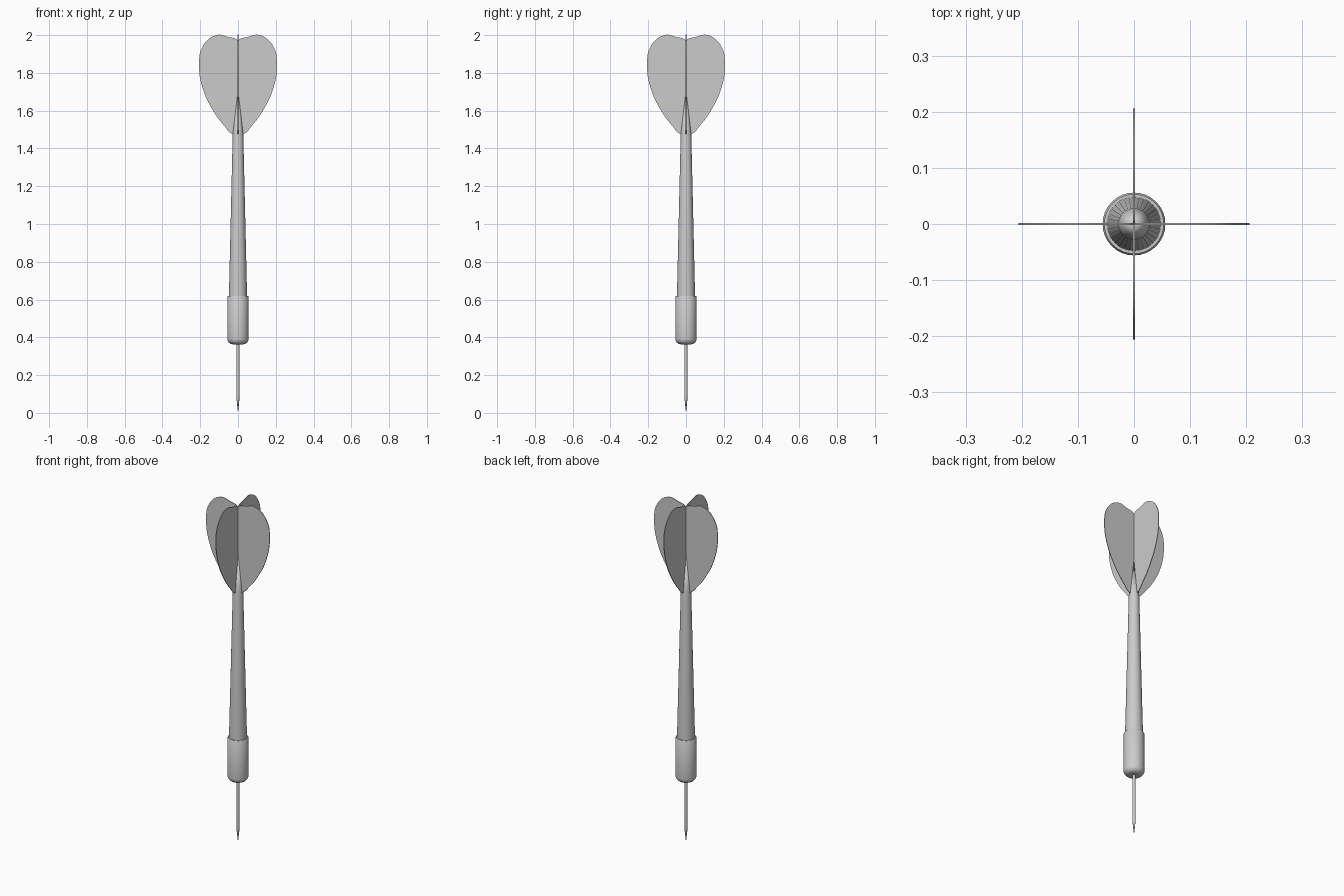
import bpy, bmesh
from math import pi, cos, sin, radians
from mathutils import Matrix

if "Cube" in bpy.data.objects:
    bpy.data.objects.remove(bpy.data.objects["Cube"])


def lathe(name, profile, sides=32):
    """Revolve (radius, z) points around the z axis."""
    bm = bmesh.new()
    verts = [bm.verts.new((r, 0, z)) for r, z in profile]
    edges = [bm.edges.new(p) for p in zip(verts, verts[1:])]
    bmesh.ops.spin(bm, geom=verts + edges, cent=(0, 0, 0), axis=(0, 0, 1),
                   angle=2 * pi, steps=sides)
    bmesh.ops.remove_doubles(bm, verts=bm.verts, dist=1e-5)
    bmesh.ops.recalc_face_normals(bm, faces=bm.faces)
    mesh = bpy.data.meshes.new(name)
    bm.to_mesh(mesh)
    bm.free()
    ob = bpy.data.objects.new(name, mesh)
    bpy.context.collection.objects.link(ob)
    bpy.ops.object.select_all(action='DESELECT')
    ob.select_set(True)
    bpy.context.view_layer.objects.active = ob
    bpy.ops.object.shade_smooth_by_angle(angle=radians(35))
    return ob


# Steel needle
lathe("needle_point", [(0, 0), (0.0075, 0.07), (0.0085, 0.10), (0.0085, 0.38), (0, 0.38)], 16)

# Weighted barrel with a rounded lower rim
R, f, z0 = 0.056, 0.03, 0.363
rim = [(R - f + f * sin(a), z0 + f - f * cos(a)) for a in (i * pi / 16 for i in range(9))]
lathe("barrel", [(0, z0)] + rim + [(R, 0.615), (R - 0.003, 0.62), (0, 0.62)])

# Tapered shaft ending in a long cone between the fins
lathe("shaft", [(0, 0.60), (0.0485, 0.60), (0.028, 1.475), (0, 1.71)])

# Fin outline as (radius, z); first two points are on the hidden axis
outline = [(0, 1.97), (0, 1.475), (0.027, 1.475), (0.075, 1.522), (0.132, 1.60),
           (0.185, 1.712), (0.206, 1.835), (0.187, 1.94), (0.115, 2.0), (0.05, 1.99)]
curve = bpy.data.curves.new("fin", 'CURVE')
curve.dimensions = '2D'
curve.fill_mode = 'BOTH'
curve.extrude = 0.002
curve.resolution_u = 6
spline = curve.splines.new('BEZIER')
spline.bezier_points.add(len(outline) - 1)
spline.use_cyclic_u = True
for i, (p, co) in enumerate(zip(spline.bezier_points, outline)):
    p.co = (*co, 0)
    p.handle_left_type = p.handle_right_type = 'VECTOR' if i < 3 else 'AUTO'
spline.bezier_points[2].handle_right_type = 'AUTO'
spline.bezier_points[0].handle_left_type = 'AUTO'
source = bpy.data.objects.new("fin_outline", curve)
bpy.context.collection.objects.link(source)
bpy.context.view_layer.update()
fin_mesh = bpy.data.meshes.new_from_object(
    source.evaluated_get(bpy.context.evaluated_depsgraph_get()))
bpy.data.objects.remove(source)
fin_mesh.transform(Matrix.Rotation(pi / 2, 4, 'X'))

# Weld the fin and set it around the shaft four times
bm = bmesh.new()
bm.from_mesh(fin_mesh)
bmesh.ops.remove_doubles(bm, verts=bm.verts, dist=1e-5)
bmesh.ops.recalc_face_normals(bm, faces=bm.faces)
bm.to_mesh(fin_mesh)
bm.free()
for i in range(4):
    fin = bpy.data.objects.new(f"fin_{i + 1}", fin_mesh)
    fin.rotation_euler.z = i * pi / 2
    bpy.context.collection.objects.link(fin)
